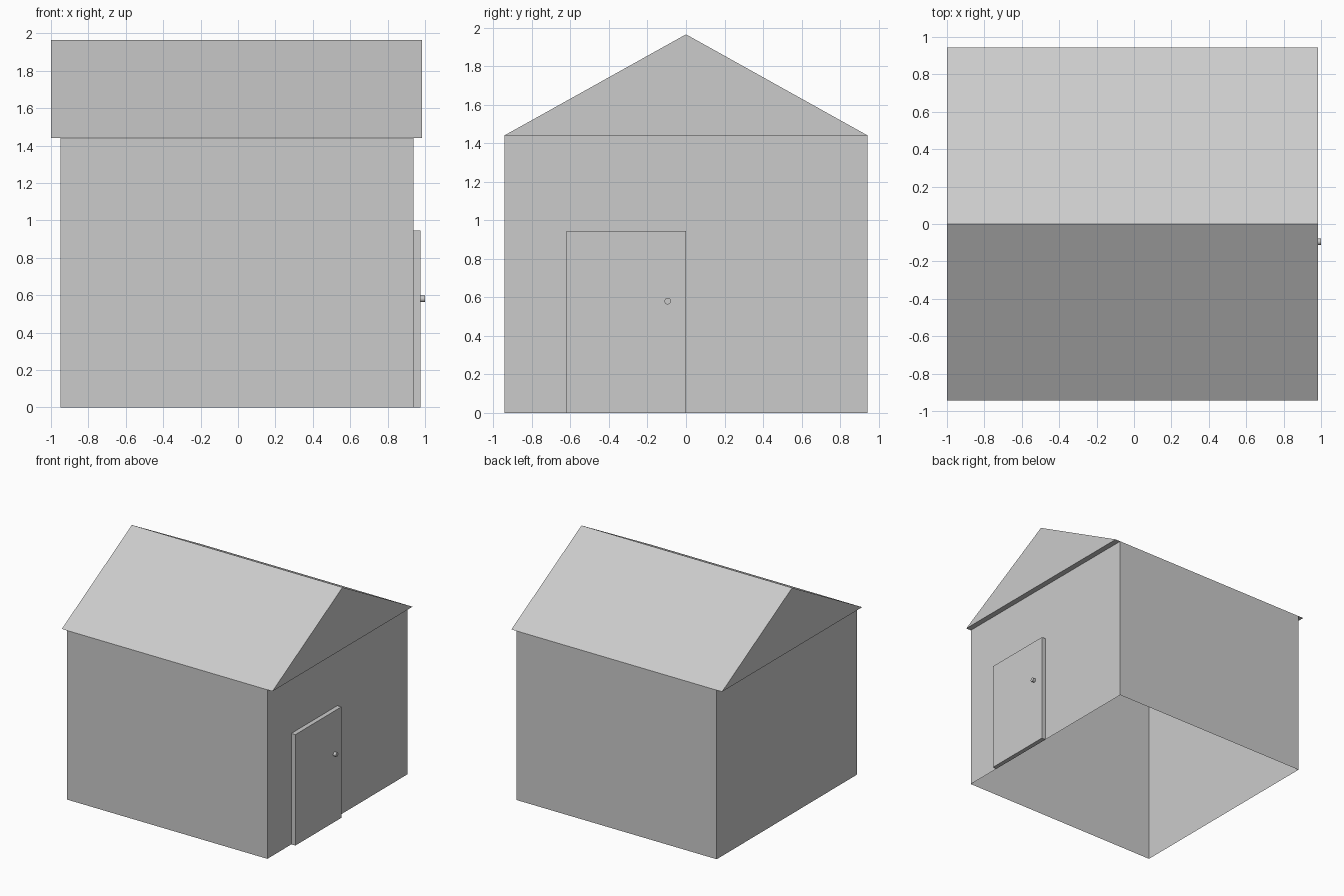
import bpy, bmesh
from math import pi
from mathutils import Matrix

cube = bpy.data.objects.get("Cube")
if cube:
    bpy.data.objects.remove(cube, do_unlink=True)

GREY = (0.6, 0.6, 0.6, 1)
grey = bpy.data.materials.new("plain_grey")
grey.use_nodes = True
grey.diffuse_color = GREY
grey.node_tree.nodes["Principled BSDF"].inputs["Base Color"].default_value = GREY


def finish(name, bm):
    bmesh.ops.recalc_face_normals(bm, faces=bm.faces)
    mesh = bpy.data.meshes.new(name)
    bm.to_mesh(mesh)
    bm.free()
    mesh.materials.append(grey)
    obj = bpy.data.objects.new(name, mesh)
    bpy.context.collection.objects.link(obj)
    return obj


def extrude_x(name, profile, x0, x1):
    """Closed solid from a (y, z) profile running from x0 to x1."""
    bm = bmesh.new()
    face = bm.faces.new([bm.verts.new((x0, y, z)) for y, z in profile])
    new = bmesh.ops.extrude_face_region(bm, geom=[face], use_keep_orig=True)["geom"]
    verts = [v for v in new if isinstance(v, bmesh.types.BMVert)]
    bmesh.ops.translate(bm, verts=verts, vec=(x1 - x0, 0, 0))
    return finish(name, bm)


def rect(y0, y1, z0, z1):
    return [(y0, z0), (y1, z0), (y1, z1), (y0, z1)]


HALF, EAVES, RIDGE = 0.943, 1.44, 1.965
WALL_X = 0.937

# Walls: hollow shell, open underneath and closed above by the roof
walls = extrude_x("walls", rect(-HALF, HALF, 0, EAVES), -0.95, WALL_X)
bm = bmesh.new()
bm.from_mesh(walls.data)
caps = [f for f in bm.faces if abs(f.normal.z) > 0.5]
bmesh.ops.delete(bm, geom=caps, context='FACES_ONLY')
bm.to_mesh(walls.data)
bm.free()

# Gable roof overhanging both end walls
extrude_x("roof", [(-HALF, EAVES), (HALF, EAVES), (0, RIDGE)], -1.0, 0.985)

# Door slab standing proud of the end wall
extrude_x("door", rect(-0.62, 0, 0, 0.945), WALL_X, 0.975)

# Door knob
bm = bmesh.new()
bmesh.ops.create_cone(bm, cap_ends=True, segments=32, radius1=0.017,
                      radius2=0.017, depth=0.025)
bmesh.ops.transform(bm, verts=bm.verts, matrix=Matrix.Translation(
    (0.9875, -0.095, 0.58)) @ Matrix.Rotation(pi / 2, 4, 'Y'))
knob = finish("door_knob", bm)
bpy.context.view_layer.objects.active = knob
knob.select_set(True)
bpy.ops.object.shade_smooth_by_angle()
